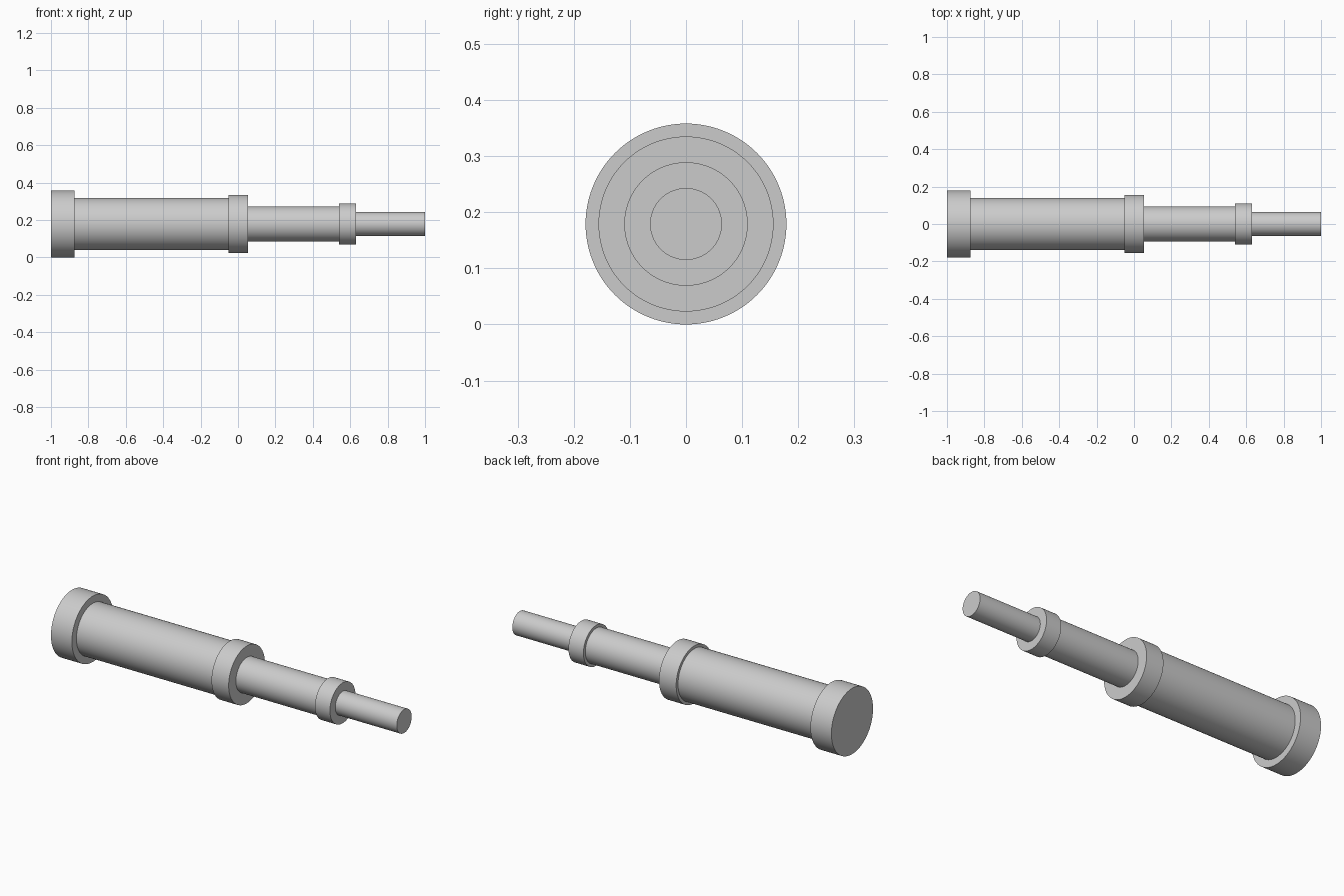
import bpy
import math

cube = bpy.data.objects.get("Cube")
if cube:
    bpy.data.objects.remove(cube, do_unlink=True)

AXIS_HEIGHT = 0.179
SIDES = 96

# Single grey finish
grey = bpy.data.materials.new("light_grey")
grey.use_nodes = True
colour = (0.6, 0.6, 0.6, 1)
grey.diffuse_color = colour
grey.node_tree.nodes["Principled BSDF"].inputs["Base Color"].default_value = colour


def tube_section(name, x_start, x_end, radius):
    """Closed round section lying along the x axis."""
    bpy.ops.mesh.primitive_cylinder_add(
        vertices=SIDES, radius=radius, depth=x_end - x_start,
        location=((x_start + x_end) / 2, 0, AXIS_HEIGHT),
        rotation=(0, math.pi / 2, 0))
    section = bpy.context.object
    section.name = name
    section.data.materials.append(grey)
    bpy.ops.object.transform_apply(location=False, rotation=True, scale=True)
    bpy.ops.object.shade_smooth_by_angle(angle=math.radians(30))


# Telescoping sections and their collars, widest end first
tube_section("end_cap", -1.0, -0.874, 0.179)
tube_section("outer_tube", -0.874, -0.05, 0.14)
tube_section("large_collar", -0.05, 0.053, 0.156)
tube_section("middle_tube", 0.053, 0.54, 0.094)
tube_section("small_collar", 0.54, 0.63, 0.11)
tube_section("inner_rod", 0.63, 1.0, 0.064)
